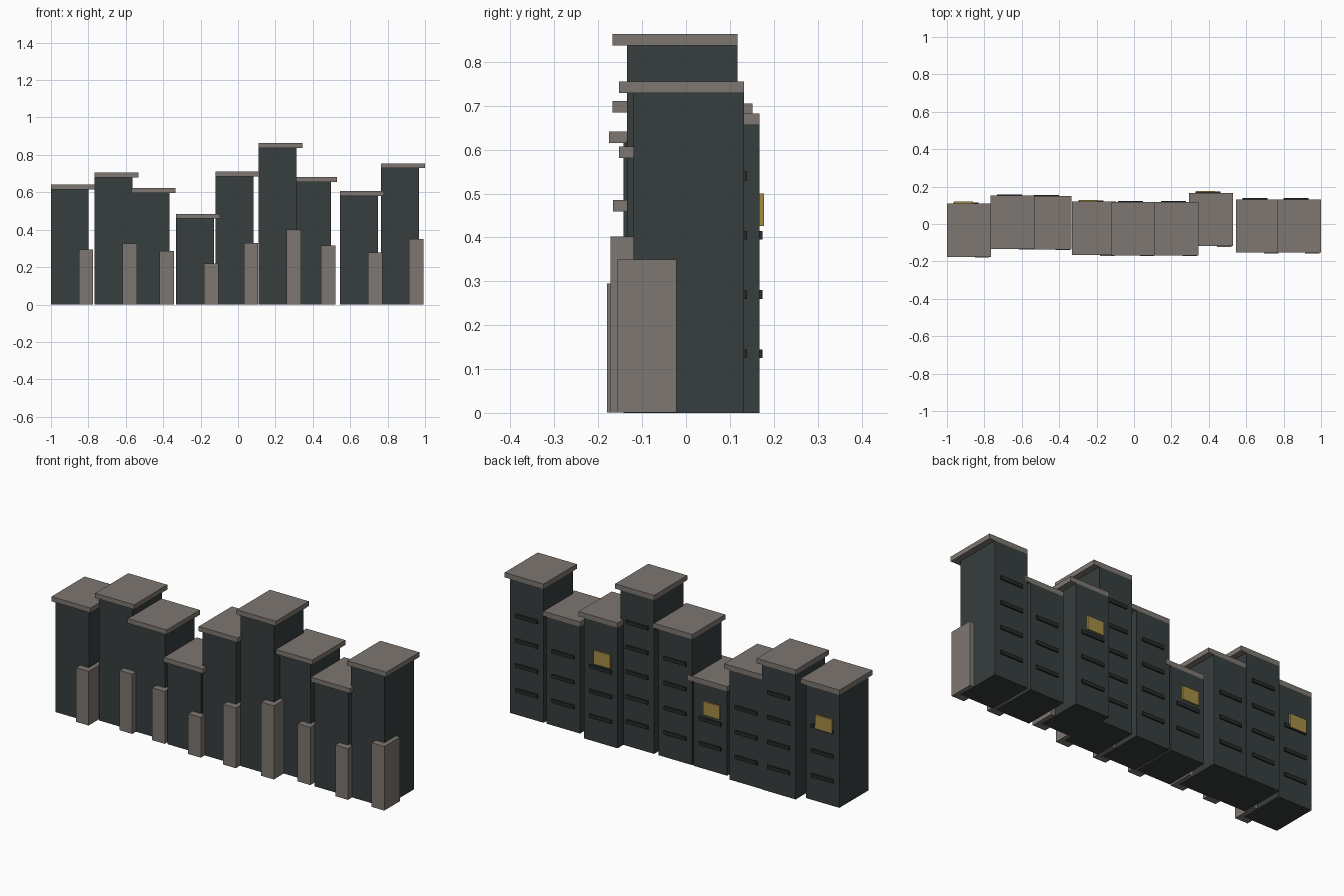
import bpy
import bmesh
from mathutils import Vector

if "Cube" in bpy.data.objects:
    bpy.data.objects.remove(bpy.data.objects["Cube"])


def material(name, rgb):
    m = bpy.data.materials.new(name)
    m.diffuse_color = (*rgb, 1)
    m.use_nodes = True
    m.node_tree.nodes["Principled BSDF"].inputs["Base Color"].default_value = m.diffuse_color
    return m


WALL = material("dark slate wall", (0.038, 0.048, 0.048))
CONCRETE = material("warm grey concrete", (0.205, 0.184, 0.165))
LEDGE = material("near black ledge", (0.019, 0.023, 0.024))
LIT = material("dull yellow window", (0.376, 0.262, 0.06))


def boxes(name, spans, mat):
    """One object holding boxes given as (low corner, high corner)."""
    bm = bmesh.new()
    for lo, hi in spans:
        lo, hi = Vector(lo), Vector(hi)
        verts = bmesh.ops.create_cube(bm, size=1)["verts"]
        bmesh.ops.scale(bm, vec=hi - lo, verts=verts)
        bmesh.ops.translate(bm, vec=(lo + hi) / 2, verts=verts)
    mesh = bpy.data.meshes.new(name)
    bm.to_mesh(mesh)
    bm.free()
    mesh.materials.append(mat)
    bpy.context.collection.objects.link(bpy.data.objects.new(name, mesh))


WIDTH, DEPTH = 0.202, 0.252          # tower footprint
OVERHANG, ROOF = 0.033, 0.026        # roof overhang (front and right), thickness
FLOOR = 0.135                        # ledge spacing

# left edge, back edge, roof top, has lit window
towers = [
    (-1.000, 0.109, 0.641, True),
    (-0.767, 0.152, 0.705, False),
    (-0.569, 0.149, 0.622, False),
    (-0.331, 0.119, 0.485, True),
    (-0.119, 0.117, 0.711, False),
    (0.110, 0.117, 0.863, False),
    (0.295, 0.167, 0.682, True),
    (0.546, 0.132, 0.607, False),
    (0.765, 0.132, 0.755, False),
]

for i, (x, back, top, lit) in enumerate(towers, 1):
    h = top - ROOF
    front = back - DEPTH
    roof_front = front - OVERHANG

    # Tower body and roof slab
    boxes(f"tower_{i}", [((x, front, 0), (x + WIDTH, back, h))], WALL)
    boxes(f"roof_{i}", [((x, roof_front, h), (x + WIDTH + OVERHANG, back, top))], CONCRETE)

    # Buttress at the front right corner
    boxes(f"buttress_{i}", [((x + 0.150, roof_front - 0.004, 0.001),
                             (x + 0.226, roof_front + 0.131, h * 0.48))], CONCRETE)

    # Rows of ledges on the back
    rows = int(h / FLOOR) - 1
    boxes(f"ledges_{i}", [((x + 0.034, back - 0.005, k * FLOOR - 0.01),
                           (x + 0.168, back + 0.007, k * FLOOR + 0.01))
                          for k in range(1, rows + 1)], LEDGE)

    # Lit window plate on the back
    if lit:
        z = h * 0.65
        boxes(f"lit_window_{i}", [((x + 0.038, back + 0.001, z),
                                   (x + 0.138, back + 0.0105, z + 0.074))], LIT)
